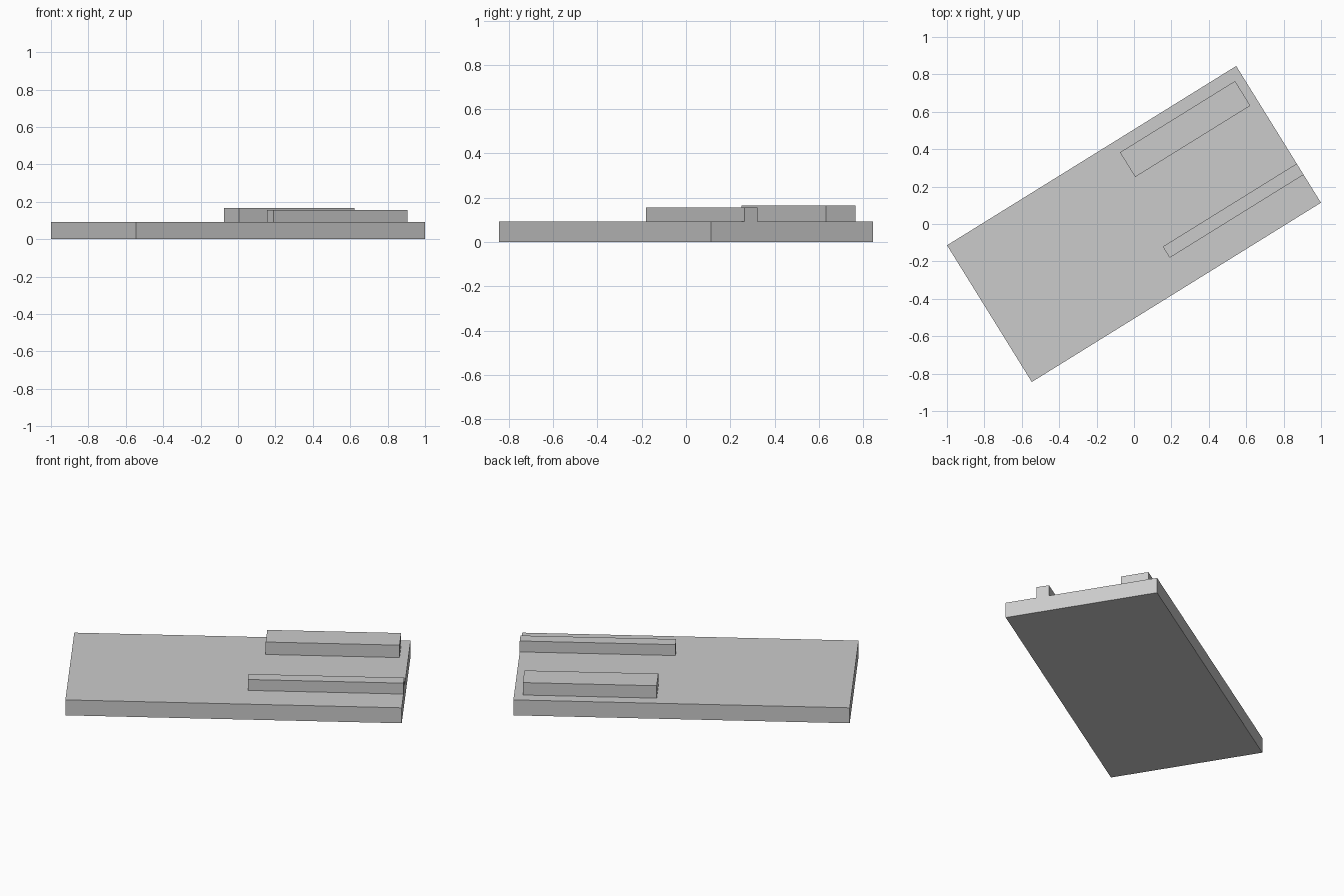
import bpy, bmesh
from math import radians
from mathutils import Matrix

if "Cube" in bpy.data.objects:
    bpy.data.objects.remove(bpy.data.objects["Cube"])

TURN = Matrix.Rotation(radians(31.8), 4, 'Z')   # whole model is turned about z
LENGTH, WIDTH, TOP = 1.819, 0.86, 0.092


def block(name, x, y, z):
    """Box from (min, max) ranges in the slab's own axes."""
    bm = bmesh.new()
    bmesh.ops.create_cube(bm, size=1)
    size = [b - a for a, b in (x, y, z)]
    mid = [(a + b) / 2 for a, b in (x, y, z)]
    bmesh.ops.scale(bm, vec=size, verts=bm.verts)
    bmesh.ops.translate(bm, vec=mid, verts=bm.verts)
    bm.transform(TURN)
    mesh = bpy.data.meshes.new(name)
    bm.to_mesh(mesh)
    bm.free()
    ob = bpy.data.objects.new(name, mesh)
    bpy.context.collection.objects.link(ob)
    return ob


# Base slab
block("base_slab", (-LENGTH / 2, LENGTH / 2), (-WIDTH / 2, WIDTH / 2), (0, TOP))
# Wide block, set in from the slab's end
block("wide_block", (0.138, 0.862), (0.21, 0.365), (TOP, 0.166))
# Narrow rail, flush with the slab's end
block("narrow_rail", (0.067, LENGTH / 2), (-0.254, -0.184), (TOP, 0.157))
